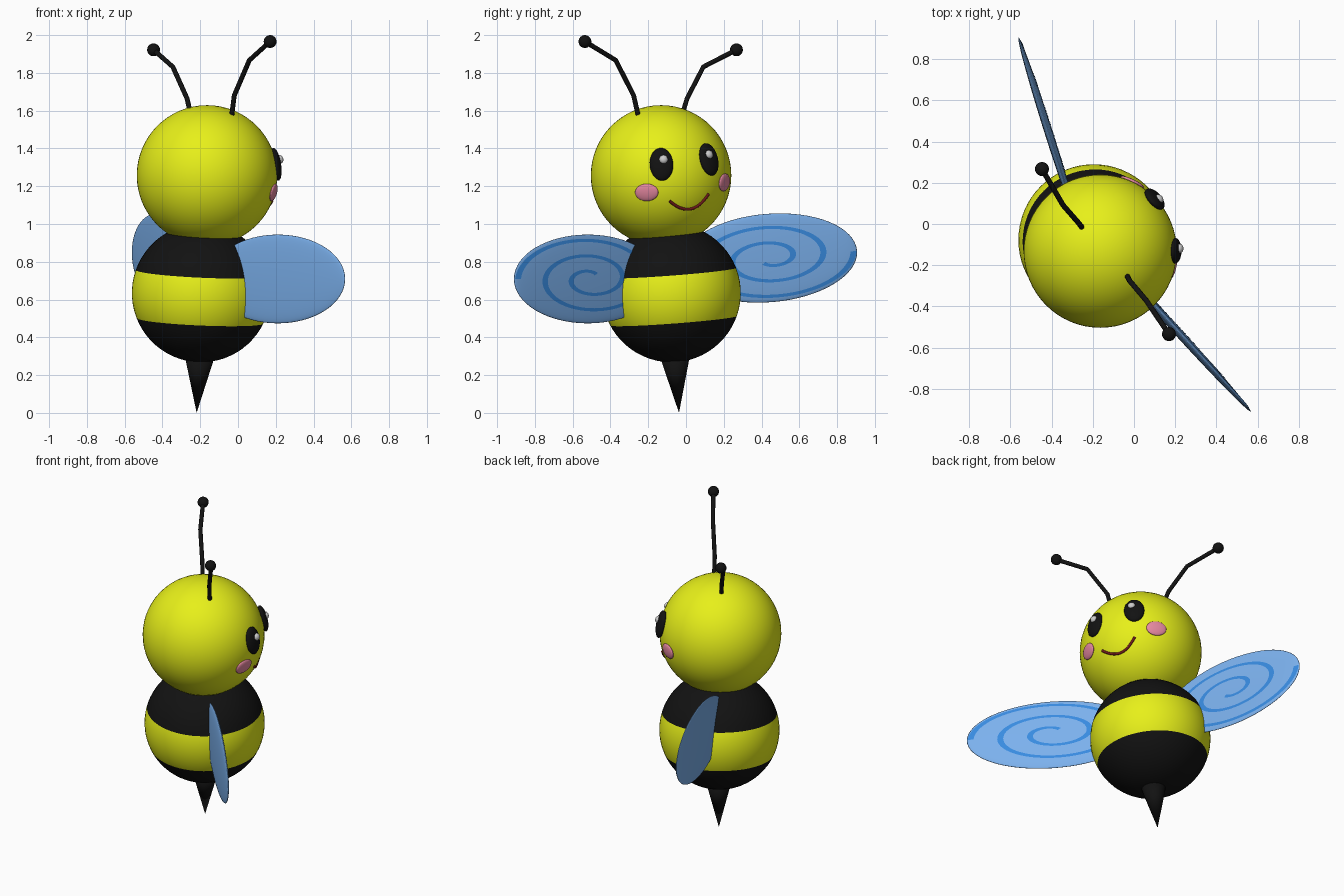
import bpy, bmesh, math
from mathutils import Vector, Matrix

if "Cube" in bpy.data.objects:
    bpy.data.objects.remove(bpy.data.objects["Cube"])

HEAD, HEAD_R = Vector((-0.164, -0.132, 1.257)), 0.372
BODY, BODY_R = Vector((-0.195, -0.077, 0.635)), 0.367
TIP = Vector((-0.219, -0.037, 0.0))
UP = Vector((0.044, -0.075, 1)).normalized()


def mat(name, *rgb):
    m = bpy.data.materials.new(name)
    m.diffuse_color = (*rgb, 1)
    m.use_nodes = True
    m.node_tree.nodes["Principled BSDF"].inputs["Base Color"].default_value = m.diffuse_color
    return m


yellow = mat("yellow", 0.80, 0.87, 0.01)
black = mat("black", 0.006, 0.006, 0.006)
pink = mat("pink", 0.80, 0.25, 0.36)
white = mat("white", 0.85, 0.85, 0.85)
red = mat("dark_red", 0.16, 0.01, 0.01)
blue = mat("wing_blue", 0.20, 0.44, 0.85)
deep_blue = mat("swirl_blue", 0.04, 0.26, 0.75)


def finish(name, bm, mats, matrix=None, smooth=True):
    me = bpy.data.meshes.new(name)
    bm.to_mesh(me)
    bm.free()
    for m in mats:
        me.materials.append(m)
    for p in me.polygons:
        p.use_smooth = smooth
    ob = bpy.data.objects.new(name, me)
    bpy.context.collection.objects.link(ob)
    if matrix is not None:
        ob.matrix_world = matrix
    return ob


def frame(center, x, y, z):
    m = Matrix((x, y, z)).transposed().to_4x4()
    m.translation = center
    return m


def ellipsoid(name, matrix, size, m, segs=32):
    bm = bmesh.new()
    bmesh.ops.create_uvsphere(bm, u_segments=segs, v_segments=segs // 2, radius=1)
    bmesh.ops.scale(bm, vec=size, verts=bm.verts)
    return finish(name, bm, [m], matrix)


def on_head(name, point, size, m):
    """Flattened ellipsoid facing away from the head centre."""
    n = (Vector(point) - HEAD).normalized()
    side = UP.cross(n).normalized()
    return ellipsoid(name, frame(Vector(point), side, n.cross(side), n), size, m)


def tube(name, pts, radius, m):
    cu = bpy.data.curves.new(name, 'CURVE')
    cu.dimensions = '3D'
    cu.bevel_depth = radius
    cu.bevel_resolution = 3
    cu.use_fill_caps = True
    sp = cu.splines.new('POLY')
    sp.points.add(len(pts) - 1)
    for p, co in zip(sp.points, pts):
        p.co = (*co, 1)
    cu.materials.append(m)
    ob = bpy.data.objects.new(name, cu)
    bpy.context.collection.objects.link(ob)
    return ob


# Head
ellipsoid("head", Matrix.Translation(HEAD), (HEAD_R,) * 3, yellow, 64)

# Body: tilted sphere cut at the stripe edges
side = UP.cross(Vector((1, 0, 0))).normalized()
body_frame = frame(BODY, side.cross(UP), side, UP)
bm = bmesh.new()
bmesh.ops.create_uvsphere(bm, u_segments=64, v_segments=32, radius=BODY_R)
HI, LO = 0.107, -0.148
for h in (HI, LO):
    bmesh.ops.bisect_plane(bm, geom=bm.verts[:] + bm.edges[:] + bm.faces[:],
                           plane_co=(0, 0, h), plane_no=(0, 0, 1))
for f in bm.faces:
    f.material_index = int(LO < f.calc_center_median().z < HI)
finish("striped_body", bm, [black, yellow], body_frame)

# Stinger
bm = bmesh.new()
length = 0.36
axis = (Vector((-0.203, -0.058, 0.3)) - TIP).normalized()
bmesh.ops.create_cone(bm, cap_ends=True, segments=32, radius1=0.0, radius2=0.095,
                      depth=length)
bmesh.ops.remove_doubles(bm, verts=bm.verts, dist=1e-5)
sting = finish("stinger", bm, [black],
               Matrix.Translation(TIP + axis * length / 2)
               @ axis.to_track_quat('Z', 'Y').to_matrix().to_4x4())

# Eyes, glints and cheeks
for tag, eye, glint, cheek in (
        ("right", (0.200, -0.130, 1.316), (0.222, -0.119, 1.342), (0.188, -0.208, 1.167)),
        ("left", (0.100, 0.121, 1.342), (0.122, 0.122, 1.368), (-0.008, 0.203, 1.220))):
    on_head(tag + "_eye", eye, (0.062, 0.088, 0.028), black)
    on_head(tag + "_eye_glint", glint, (0.023, 0.023, 0.018), white)
    on_head(tag + "_cheek", cheek, (0.063, 0.047, 0.014), pink)

# Mouth: smile arc laid on the head surface
ends = Vector((-0.087, 1.122)), Vector((0.030, 1.018)), Vector((0.119, 1.160))
smile = []
for i in range(17):
    t = i / 16
    y, z = ends[0] * (1 - t) ** 2 + ends[1] * 2 * t * (1 - t) + ends[2] * t * t
    x = math.sqrt(HEAD_R ** 2 - (y - HEAD.y) ** 2 - (z - HEAD.z) ** 2) + HEAD.x
    smile.append((x, y, z))
tube("mouth", smile, 0.008, red)

# Antennae
antennae = {
    "right": [(-0.035, -0.25, 1.56), (-0.02, -0.277, 1.68),
              (0.06, -0.372, 1.867), (0.17, -0.535, 1.966)],
    "left": [(-0.25, -0.02, 1.58), (-0.270, 0.006, 1.665),
             (-0.345, 0.092, 1.832), (-0.447, 0.267, 1.922)]}
for tag, pts in antennae.items():
    tube(tag + "_antenna", pts, 0.013, black)
    ellipsoid(tag + "_antenna_tip", Matrix.Translation(pts[-1]), (0.034,) * 3, black)


# Wings: thin lenses with a swirl inlaid on the forward face
def wing(tag, center, azimuth, lift, a, b, c=0.02):
    az, el = math.radians(azimuth), math.radians(lift)
    d = Vector((math.cos(el) * math.cos(az), math.cos(el) * math.sin(az), math.sin(el)))
    n = Vector((abs(math.sin(az)), -math.cos(az) * math.copysign(1, math.sin(az)), 0))
    m = frame(Vector(center), d, n.cross(d), n)
    ellipsoid(tag + "_wing", m, (a, b, c), blue, 64)
    bm = bmesh.new()
    prev, steps, turns = None, 160, 2.35
    for i in range(steps + 1):
        t = turns * i / steps
        th = 2 * math.pi * (t - turns)
        mid = 0.955 - 0.35 * (turns - t)
        pair = []
        for r in (mid - 0.035, mid + 0.035):
            z = c * math.sqrt(max(0, 1 - r * r)) + 0.002
            pair.append(bm.verts.new((a * r * math.cos(th), b * r * math.sin(th), z)))
        if prev:
            bm.faces.new((prev[0], prev[1], pair[1], pair[0]))
        prev = pair
    finish(tag + "_wing_swirl", bm, [deep_blue], m)


wing("right", (0.21, -0.52, 0.709), -47.6, 0, 0.53, 0.235)
wing("left", (-0.413, 0.44, 0.82), 107.6, 4.4, 0.49, 0.234)
